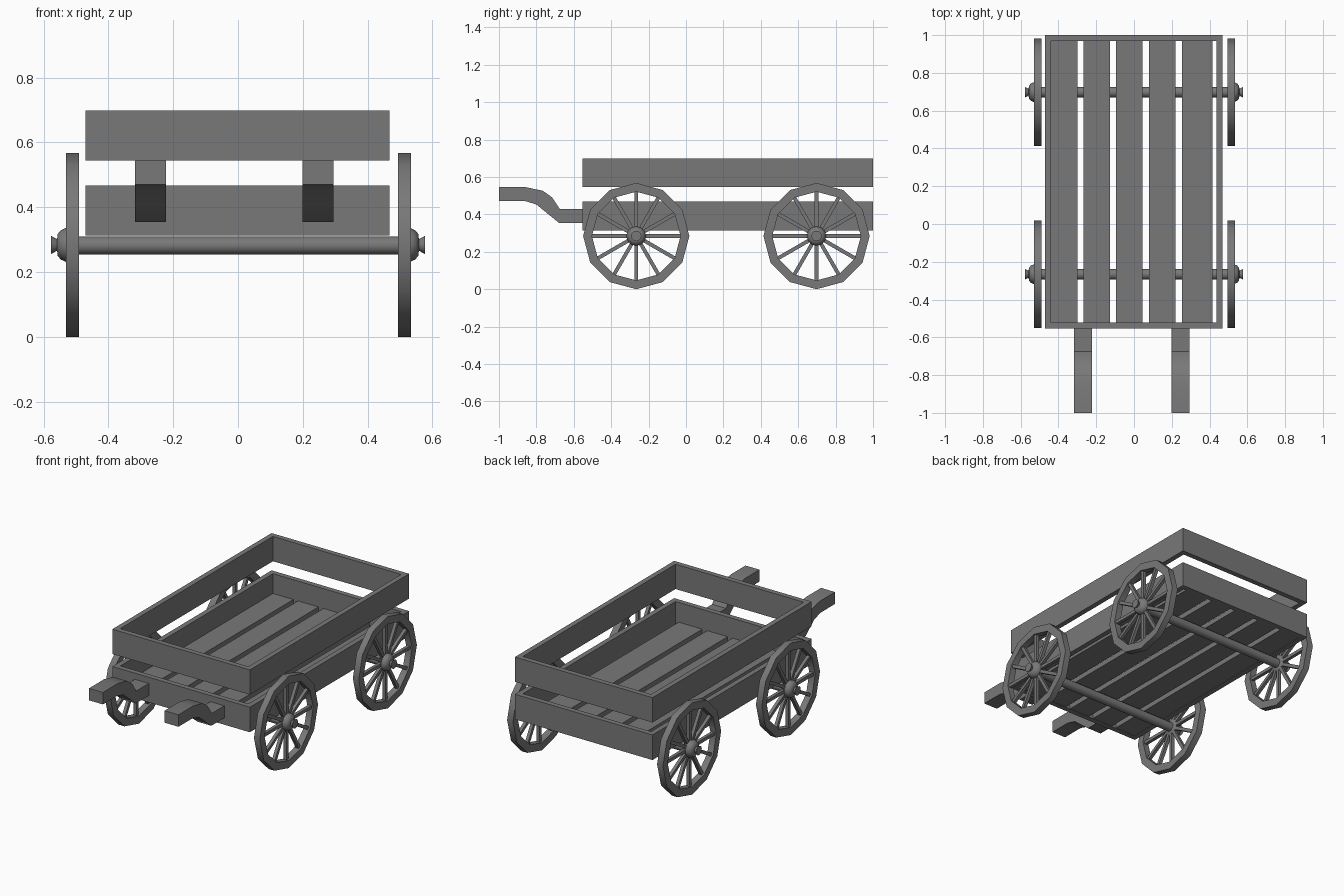
import bpy, bmesh
from math import sin, cos, tau, radians
from mathutils import Matrix, Vector

if "Cube" in bpy.data.objects:
    bpy.data.objects.remove(bpy.data.objects["Cube"])

wood = bpy.data.materials.new("dark_wood")
wood.diffuse_color = (0.19, 0.19, 0.19, 1)
wood.use_nodes = True
wood.node_tree.nodes["Principled BSDF"].inputs["Base Color"].default_value = wood.diffuse_color


def make(name, verts, faces, smooth=False):
    me = bpy.data.meshes.new(name)
    bm = bmesh.new()
    vs = [bm.verts.new(v) for v in verts]
    for f in faces:
        bm.faces.new([vs[i] for i in f])
    bmesh.ops.recalc_face_normals(bm, faces=bm.faces)
    bm.to_mesh(me)
    bm.free()
    me.materials.append(wood)
    ob = bpy.data.objects.new(name, me)
    bpy.context.collection.objects.link(ob)
    if smooth:
        bpy.ops.object.select_all(action='DESELECT')
        ob.select_set(True)
        bpy.context.view_layer.objects.active = ob
        bpy.ops.object.shade_smooth_by_angle(angle=radians(40))
    return ob


def ring(name, outer, inner, step, smooth=False):
    """Closed frame between two loops, extruded along step."""
    n = len(outer)
    s = Vector(step)
    loops = [[Vector(p) for p in outer], [Vector(p) + s for p in outer],
             [Vector(p) + s for p in inner], [Vector(p) for p in inner]]
    faces = [(a * n + i, a * n + (i + 1) % n, (a + 1) % 4 * n + (i + 1) % n, (a + 1) % 4 * n + i)
             for a in range(4) for i in range(n)]
    return make(name, sum(loops, []), faces, smooth)


def prism(name, pts, step, smooth=False):
    n = len(pts)
    s = Vector(step)
    verts = [Vector(p) for p in pts] + [Vector(p) + s for p in pts]
    faces = [tuple(range(n)), tuple(range(n, 2 * n))]
    faces += [(i, (i + 1) % n, n + (i + 1) % n, n + i) for i in range(n)]
    return make(name, verts, faces, smooth)


def rect(x0, x1, y0, y1, z):
    return [(x0, y0, z), (x1, y0, z), (x1, y1, z), (x0, y1, z)]


def circle(r, x, y, z, n=12):
    return [(x, y + r * cos(tau * i / n), z + r * sin(tau * i / n)) for i in range(n)]


def lathe(name, profile, y, z, n=12):
    """Turned part along x from (x, radius) pairs."""
    verts = sum([circle(r, x, y, z, n) for x, r in profile], [])
    m = len(profile)
    faces = [tuple(range(n)), tuple(range((m - 1) * n, m * n))]
    faces += [(a * n + i, a * n + (i + 1) % n, (a + 1) * n + (i + 1) % n, (a + 1) * n + i)
              for a in range(m - 1) for i in range(n)]
    return make(name, verts, faces, True)


# Side board frames
X0, X1, Y0, Y1, T = -0.471, 0.468, -0.553, 1.0, 0.032
for name, z0, z1 in (("lower_board_frame", 0.313, 0.468), ("upper_board_frame", 0.545, 0.698)):
    ring(name, rect(X0, X1, Y0, Y1, z0), rect(X0 + T, X1 - T, Y0 + T, Y1 - T, z0), (0, 0, z1 - z0))

# Floor slats
for x0, x1 in ((-0.44, -0.30), (-0.268, -0.128), (-0.094, 0.046), (0.08, 0.22), (0.254, 0.415)):
    prism("floor_slat", rect(x0, x1, Y0 + T, Y1 - T, 0.316), (0, 0, 0.03))

# Curved pull shafts
shaft = [(-1, .545), (-.855, .545), (-.765, .526), (-.715, .49), (-.675, .43), (-.54, .43),
         (-.54, .355), (-.68, .355), (-.745, .408), (-.80, .453), (-.86, .471), (-1, .471)]
for x in (-0.317, 0.199):
    prism("pull_shaft", [(x, y, z) for y, z in shaft], (0.095, 0, 0), True)

# Axles and wheels
ZC, R, RI = 0.284, 0.284, 0.237
for y in (-0.266, 0.698):
    lathe("axle", [(-0.50, 0.028), (0.50, 0.028)], y, ZC - 0.002)
    for s in (-1, 1):
        x = 0.002
        ring("wheel_rim", circle(R, x + s * 0.492, y, ZC), circle(RI, x + s * 0.492, y, ZC),
             (s * 0.04, 0, 0), True)
        lathe("wheel_hub", [(s * 0.495, 0.04), (s * 0.502, 0.05), (s * 0.532, 0.052), (s * 0.547, 0.045),
                            (s * 0.556, 0.034), (s * 0.558, 0.018), (s * 0.577, 0.028)], y, ZC)
        for i in range(12):
            spoke = prism("wheel_spoke", rect(-0.01, 0.01, -0.01, 0.01, 0.03), (0, 0, RI - 0.025))
            spoke.data.transform(Matrix.Translation((x + s * 0.512, y, ZC)) @ Matrix.Rotation(tau * i / 12, 4, 'X'))
